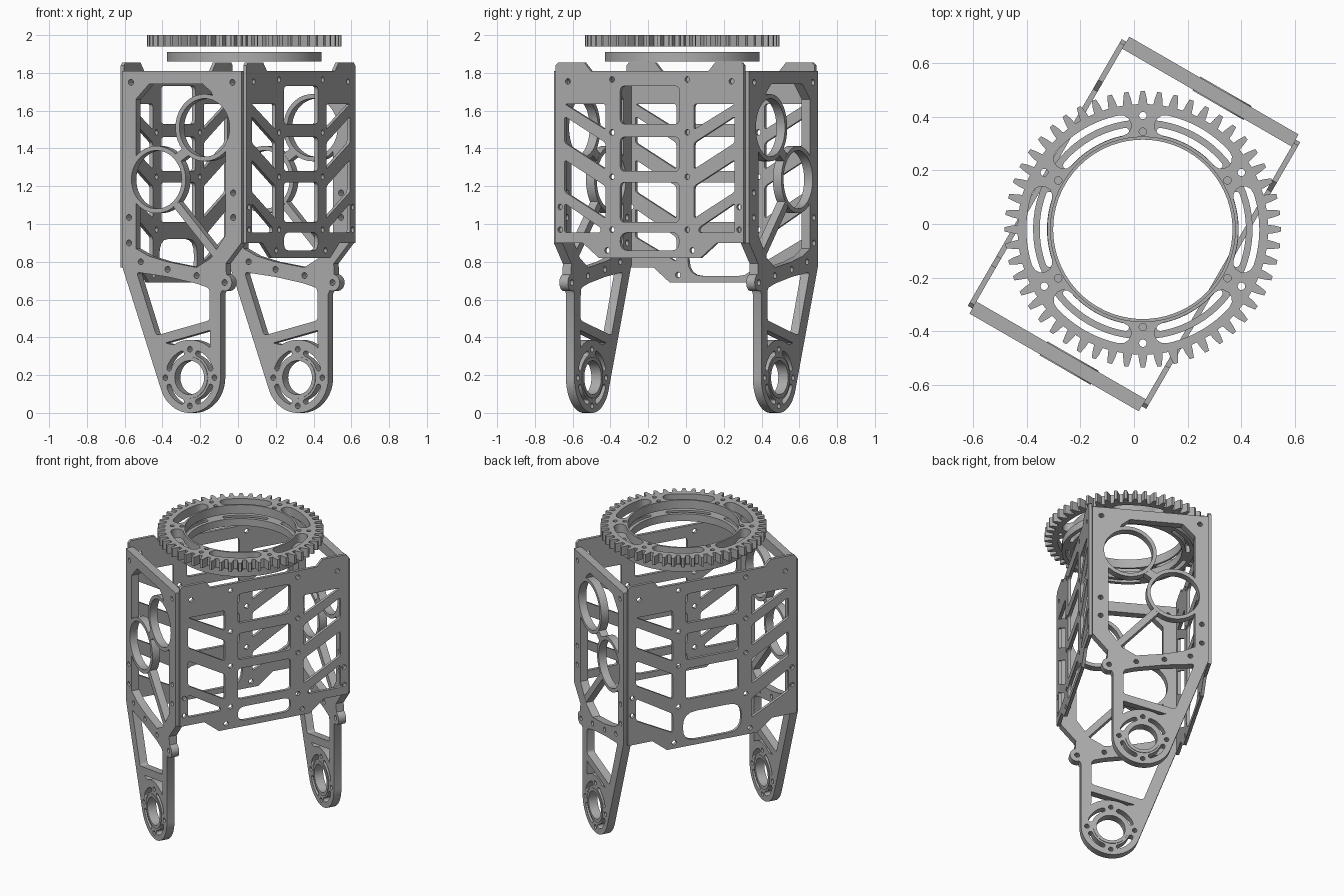
import bpy, bmesh, math
from mathutils import Matrix, Vector

if "Cube" in bpy.data.objects:
    bpy.data.objects.remove(bpy.data.objects["Cube"])

metal = bpy.data.materials.new("grey metal")
metal.diffuse_color = (0.42, 0.42, 0.42, 1)
metal.use_nodes = True
metal.node_tree.nodes["Principled BSDF"].inputs["Base Color"].default_value = metal.diffuse_color

U = Vector((math.cos(math.radians(30)), -0.5, 0))    # along the leg plates
V = Vector((0.5, math.cos(math.radians(30)), 0))     # along the side sheets
Z = Vector((0, 0, 1))


def frame(a, b, origin):
    """Matrix mapping local x, y to directions a, b."""
    m = Matrix((a, b, a.cross(b))).transposed().to_4x4()
    m.translation = origin
    return m


def arc(cx, cy, r, a0, a1, n=12):
    return [(cx + r * math.cos(math.radians(a0 + (a1 - a0) * i / n)),
             cy + r * math.sin(math.radians(a0 + (a1 - a0) * i / n))) for i in range(n + 1)]


def circle(cx, cy, r, n=14):
    return arc(cx, cy, r, 0, 360, n)[:-1]


def rounded(pts, r):
    """Polygon with softened corners."""
    out = []
    for i, p in enumerate(pts):
        p = Vector(p)
        a, b = Vector(pts[i - 1]) - p, Vector(pts[(i + 1) % len(pts)]) - p
        a *= min(r, a.length * 0.45) / a.length
        b *= min(r, b.length * 0.45) / b.length
        for t in (0, 0.25, 0.5, 0.75, 1):
            out.append(tuple(p + a * (1 - t) ** 2 + b * t ** 2))
    return out


def box(x, z0, z1, r=0.025):
    return rounded([(-x, z0), (x, z0), (x, z1), (-x, z1)], r)


def arc_slot(cx, cy, r0, r1, mid, half):
    """Curved slot with round ends."""
    rm, w = (r0 + r1) / 2, (r1 - r0) / 2
    a, b = math.radians(mid - half), math.radians(mid + half)
    pts = arc(cx, cy, r1, mid - half, mid + half)
    pts += arc(cx + rm * math.cos(b), cy + rm * math.sin(b), w, mid + half, mid + half + 180, 6)[1:-1]
    pts += arc(cx, cy, r0, mid + half, mid - half)
    pts += arc(cx + rm * math.cos(a), cy + rm * math.sin(a), w, mid - half + 180, mid - half + 360, 6)[1:-1]
    return pts


def solid(name, loops, thick, matrix):
    """Extrude an outline with holes into a plate centred on its plane."""
    cu = bpy.data.curves.new(name, 'CURVE')
    cu.dimensions, cu.fill_mode, cu.extrude = '2D', 'BOTH', thick / 2
    for pts in loops:
        sp = cu.splines.new('POLY')
        sp.points.add(len(pts) - 1)
        for q, p in zip(sp.points, pts):
            q.co = (p[0], p[1], 0, 1)
        sp.use_cyclic_u = True
    tmp = bpy.data.objects.new(name + "_curve", cu)
    bpy.context.collection.objects.link(tmp)
    dg = bpy.context.evaluated_depsgraph_get()
    me = bpy.data.meshes.new_from_object(tmp.evaluated_get(dg))
    bpy.data.objects.remove(tmp)
    bm = bmesh.new()
    bm.from_mesh(me)
    bmesh.ops.remove_doubles(bm, verts=bm.verts, dist=1e-5)
    bmesh.ops.recalc_face_normals(bm, faces=bm.faces)
    bm.to_mesh(me)
    bm.free()
    me.materials.clear()
    me.materials.append(metal)
    ob = bpy.data.objects.new(name, me)
    bpy.context.collection.objects.link(ob)
    ob.matrix_world = matrix
    bpy.ops.object.select_all(action='DESELECT')
    ob.select_set(True)
    bpy.context.view_layer.objects.active = ob
    bpy.ops.object.shade_smooth_by_angle(angle=math.radians(32))
    return ob


def bar(p, q, w):
    p, q = Vector(p), Vector(q)
    n = (q - p).normalized()
    n = Vector((-n.y, n.x)) * w / 2
    return [tuple(p + n), tuple(q + n), tuple(q - n), tuple(p - n)]


# Leg plates
HX, HZ, HR = 0.05, 0.187, 0.187              # hub centre and radius
R1, R2 = (0.14, 1.51), (-0.153, 1.235)       # ring centres
outline = [(-0.365, 1.81), (0.365, 1.81), (0.365, 0.90), (0.27, 0.79)]
outline += arc(0.262, 0.69, 0.045, 75, -110) + [(0.237, 0.63)]
outline += arc(HX, HZ, HR, 0, -158.5, 32) + [(-0.365, 0.78)]
opening = [(-0.28, 0.87)] + arc(*R2, 0.155, 215, 145)
opening += [(-0.28, 1.66), (-0.2, 1.74), (0.13, 1.74), (0.18, 1.70)]
opening += arc(*R1, 0.155, 65, -35, 18)
opening += [(0.267, 0.94), (0.18, 0.82), (0.09, 0.77), (-0.086, 0.80), (-0.2, 0.83)]
window = rounded([(-0.275, 0.745), (-0.086, 0.72), (0.09, 0.685), (0.17, 0.66), (0.172, 0.49), (-0.155, 0.41)], 0.02)
gusset = [(-0.10, 0.37), (0.172, 0.437)] + arc(HX, HZ, 0.2, 52, 120)
leg_loops = [outline, opening, window, gusset, circle(HX, HZ, 0.095, 32)]
for i in range(4):
    leg_loops.append(arc_slot(HX, HZ, 0.122, 0.15, 45 + 90 * i, 24))
    a = math.radians(90 * i)
    leg_loops.append(circle(HX + 0.15 * math.cos(a), HZ + 0.15 * math.sin(a), 0.015))
for x, z in ((-0.31, 1.75), (0.31, 1.75), (0.315, 1.165), (0.315, 1.035), (-0.322, 1.035), (-0.322, 0.9),
             (-0.25, 0.80), (-0.086, 0.76), (0.091, 0.727), (0.262, 0.69)):
    leg_loops.append(circle(x, z, 0.016))

for label, d in (("front", 0.571), ("back", -0.571)):
    m = frame(U, Z, -V * d)
    solid(label + "_leg_plate", leg_loops, 0.052, m)
    for tag, c in (("upper", R1), ("lower", R2)):
        solid(f"{label}_{tag}_ring", [circle(*c, 0.178, 48), circle(*c, 0.154, 48)], 0.052, m)
    solid(label + "_ring_link", [bar((0.035, 1.39), (-0.04, 1.34), 0.05)], 0.05, m)
    solid(label + "_diagonal_strut", [bar((-0.04, 1.11), (0.215, 0.83), 0.042)], 0.05, m)
    solid(label + "_hub_rim", [circle(HX, HZ, 0.11, 32), circle(HX, HZ, 0.09, 32)], 0.06, m)

# Side sheets: the left one reaches lower than the right one
for label, side, low in (("right", 1, 0.90), ("left", -1, 0.77)):
    half = [(0.36, 1.81), (0.40, 1.855), (0.56, 1.855), (0.575, 1.84),
            (0.575, low), (0.41, low), (0.31, low - 0.08)]
    loops = [half + [(-x, z) for x, z in reversed(half)]]
    loops += [box(0.18, 1.53, 1.73), box(0.18, 1.28, 1.46), box(0.18, 1.01, 1.22)]
    slots = [[(0.52, 1.635), (0.27, 1.635), (0.27, 1.50)],
             [(0.52, 1.57), (0.27, 1.43), (0.27, 1.29), (0.52, 1.43)],
             [(0.52, 1.34), (0.27, 1.20), (0.27, 1.03), (0.52, 1.17)]]
    if side > 0:
        loops.append(box(0.18, 0.86, 0.955, 0.05))
        slots.append([(0.52, 1.11), (0.30, 0.98), (0.30, 0.955), (0.52, 0.955)])
    else:
        loops.append(box(0.2, 0.725, 0.92, 0.09))
        slots.append([(0.52, 1.08), (0.27, 0.93), (0.27, 0.80), (0.52, 0.93)])
    holes = [(0.23, z) for z in (1.765, 1.485, 1.25, 0.97)]
    holes += [(0.26, low - 0.04), (0.50, 1.755), (0.547, 1.09), (0.547, 0.97)]
    for s in (1, -1):
        loops += [rounded([(s * x, z) for x, z in p], 0.015) for p in slots]
        loops += [circle(s * x, z, 0.015) for x, z in holes]
    solid(label + "_side_sheet", loops, 0.02, frame(V, Z, U * 0.375 * side))

# Ring gear on top
TEETH = 52
teeth = []
for i in range(TEETH):
    for f, r in ((-0.30, 0.468), (-0.24, 0.49), (-0.13, 0.516), (0.13, 0.516), (0.24, 0.49), (0.30, 0.468)):
        a = 2 * math.pi * (i + f) / TEETH
        teeth.append((r * math.cos(a), r * math.sin(a)))
gear_loops = [teeth, circle(0, 0, 0.345, 72)]
ring_loops = [circle(0, 0, 0.41, 72), circle(0, 0, 0.335, 72)]
for i in range(6):
    gear_loops.append(arc_slot(0, 0, 0.357, 0.435, 60 * i, 18))
    ring_loops.append(arc_slot(0, 0, 0.358, 0.385, 60 * i, 20))
    a = math.radians(30 + 60 * i)
    for r in (0.365, 0.425):
        gear_loops.append(circle(r * math.cos(a), r * math.sin(a), 0.014))
X, Y = Vector((1, 0, 0)), Vector((0, 1, 0))
solid("ring_gear", gear_loops, 0.06, frame(X, Y, Vector((0.033, -0.02, 1.97))))

# Bearing ring below the gear
solid("bearing_ring", ring_loops, 0.05, frame(X, Y, Vector((0.033, -0.02, 1.885))))
